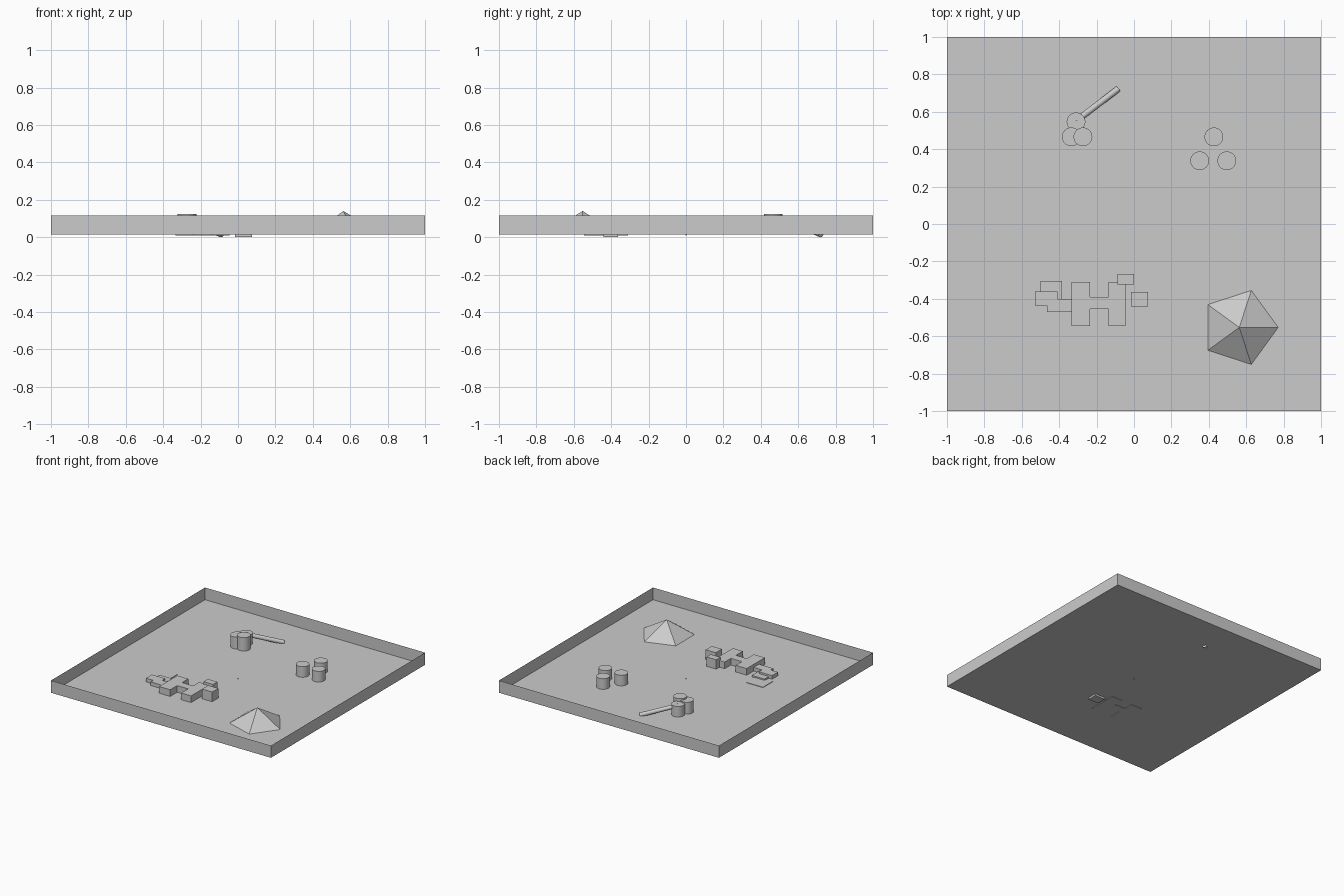
import bpy, bmesh, math
from mathutils import Vector

if "Cube" in bpy.data.objects:
    bpy.data.objects.remove(bpy.data.objects["Cube"])

FLOOR = 0.015


def make(name, bm):
    bmesh.ops.recalc_face_normals(bm, faces=bm.faces)
    me = bpy.data.meshes.new(name)
    bm.to_mesh(me)
    bm.free()
    ob = bpy.data.objects.new(name, me)
    bpy.context.collection.objects.link(ob)
    return ob


def prism(name, pts, z0, z1):
    bm = bmesh.new()
    face = bm.faces.new([bm.verts.new((x, y, z0)) for x, y in pts])
    top = bmesh.ops.extrude_face_region(bm, geom=[face], use_keep_orig=True)["geom"]
    bmesh.ops.translate(bm, vec=(0, 0, z1 - z0),
                        verts=[v for v in top if isinstance(v, bmesh.types.BMVert)])
    return make(name, bm)


def block(name, x0, x1, y0, y1, z0, z1):
    return prism(name, [(x0, y0), (x1, y0), (x1, y1), (x0, y1)], z0, z1)


def rod(name, a, b, r, sides=32):
    a, b = Vector(a), Vector(b)
    bpy.ops.mesh.primitive_cylinder_add(vertices=sides, radius=r, depth=(b - a).length,
                                        location=(a + b) / 2)
    ob = bpy.context.object
    ob.name = name
    ob.rotation_euler = (b - a).to_track_quat('Z', 'Y').to_euler()
    bpy.ops.object.shade_smooth_by_angle()


# Open tray: floor sheet with thin perimeter walls
bm = bmesh.new()
low = [bm.verts.new((x, y, FLOOR)) for x, y in ((-1, -1), (1, -1), (1, 1), (-1, 1))]
high = [bm.verts.new((v.co.x, v.co.y, 0.115)) for v in low]
bm.faces.new(low)
for i in range(4):
    j = (i + 1) % 4
    bm.faces.new((low[i], low[j], high[j], high[i]))
make("ground_and_perimeter_wall", bm)

# Five-sided pyramid
bpy.ops.mesh.primitive_cone_add(vertices=5, radius1=0.208, depth=0.125,
                                location=(0.563, -0.553, FLOOR + 0.0625))
pyr = bpy.context.object
pyr.name = "pyramid"
co = [v.co for v in pyr.data.vertices if v.co.z < 0]
pyr.rotation_euler.z = -math.atan2(co[0].y, co[0].x)

# Separate tanks
for i, (x, y) in enumerate(((0.427, 0.466), (0.351, 0.338), (0.496, 0.338))):
    rod(f"tank_{i}", (x, y, FLOOR), (x, y, 0.102), 0.05)

# Clustered silos
for i, (x, y, z0, z1) in enumerate(((-0.31, 0.546, FLOOR, 0.102),
                                    (-0.335, 0.466, FLOOR, 0.112),
                                    (-0.273, 0.466, FLOOR, 0.125))):
    rod(f"silo_{i}", (x, y, z0), (x, y, z1), 0.05)

# Sloping chute from the silos to the ground
rod("chute", (-0.31, 0.55, 0.088), (-0.085, 0.722, 0.016), 0.017)

# H-shaped main building
prism("main_building", [(-.335, -.545), (-.235, -.545), (-.235, -.455), (-.135, -.455),
                        (-.135, -.545), (-.045, -.545), (-.045, -.31), (-.135, -.31),
                        (-.135, -.39), (-.235, -.39), (-.235, -.31), (-.335, -.31)],
      0.01, 0.07)

# Annexes
block("back_annex", -.087, 0, -.323, -.268, FLOOR, 0.092)
block("side_annex", -.017, .075, -.442, -.363, 0, 0.095)
block("link_wing", -.465, -.335, -.47, -.40, FLOOR, 0.045)
block("left_wing", -.53, -.41, -.437, -.36, FLOOR, 0.045)
block("rear_link", -.50, -.385, -.40, -.305, FLOOR, 0.03)
block("low_slab", -.56, -.41, -.33, -.20, FLOOR, 0.019)

# Small marker at the centre
block("centre_marker", -.004, .004, -.004, .004, 0.008, 0.02)
